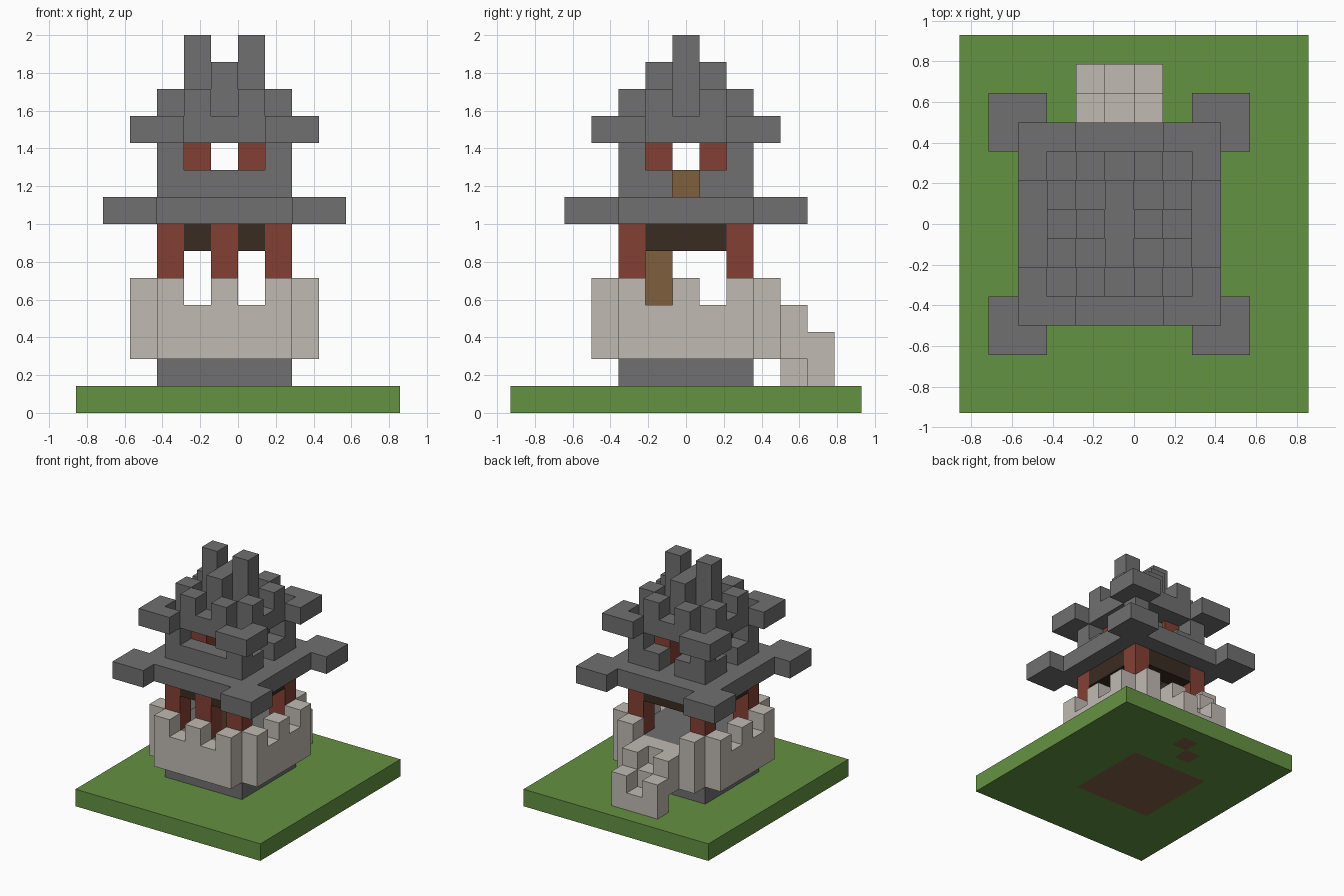
import bpy
import bmesh
from mathutils import Vector

cube = bpy.data.objects.get("Cube")
if cube:
    bpy.data.objects.remove(cube, do_unlink=True)

UNIT = 1 / 7  # edge of one building block


def material(name, r, g, b):
    m = bpy.data.materials.new(name)
    m.use_nodes = True
    m.diffuse_color = (r, g, b, 1)
    bsdf = m.node_tree.nodes["Principled BSDF"]
    bsdf.inputs["Base Color"].default_value = (r, g, b, 1)
    bsdf.inputs["Roughness"].default_value = 0.9
    return m


grass = material("grass green", 0.127, 0.287, 0.054)
soil = material("soil brown", 0.23, 0.115, 0.06)
slate = material("slate grey", 0.162, 0.162, 0.162)
pale = material("pale stone", 0.527, 0.491, 0.445)
red = material("red timber", 0.231, 0.051, 0.034)
dark = material("dark timber", 0.042, 0.025, 0.016)
wood = material("plain wood", 0.209, 0.112, 0.048)


def box(u, v, k):
    """Cells of a box; each argument is an inclusive (low, high) pair."""
    r = [range(a, b + 1) for a, b in (u, v, k)]
    return {(x, y, z) for x in r[0] for y in r[1] for z in r[2]}


def square(n, *levels):
    return box((-n, n), (-n, n), (levels[0], levels[-1]))


def columns(spots, low, high):
    return {(x, y, z) for x, y in spots for z in range(low, high + 1)}


def mirrored(cells):
    """Repeat cells in all four quadrants."""
    return {(sx * x, sy * y, *z) for x, y, *z in cells for sx in (1, -1) for sy in (1, -1)}


def swapped(cells):
    return cells | {(y, x, *z) for x, y, *z in cells}


parts = {}

# Ground with soil beneath the building and steps
soil_cells = square(2, 0) | {(1, 5, 0), (0, 4, 0)}
parts["soil"] = (soil, soil_cells)
parts["ground"] = (grass, box((-5, 6), (-6, 6), (0, 0)) - soil_cells)

# Stone base and floor
parts["base"] = (slate, square(2, 1, 3))

# Parapet walls with open corners and merlons
wall = swapped(mirrored(box((-2, 2), (3, 3), (2, 3))))
merlons = columns(swapped(mirrored({(0, 3), (2, 3)})), 4, 4) - {(0, 3, 4)}
parts["parapet_wall"] = (pale, wall | merlons)

# Steps with raised side rails
treads = columns({(0, 5)}, 1, 1) | columns({(0, 4)}, 1, 2)
rails = columns({(1, 5), (-1, 5)}, 1, 2) | columns({(1, 4), (-1, 4)}, 2, 3)
parts["steps"] = (pale, treads | rails)

# Lower storey: posts, lintels and a seat
posts = mirrored({(2, 2)}) | {(0, -2)}
parts["lower_posts"] = (red, columns(posts, 4, 6))
lintel = swapped(mirrored(box((-1, 1), (2, 2), (6, 6))))
parts["lintels"] = (dark, lintel - {(0, -2, 6)})
parts["lower_seat"] = (wood, columns({(0, -1)}, 4, 5))

# Lower roof with projecting corners
parts["lower_roof"] = (slate, square(3, 7) | mirrored(box((3, 4), (3, 4), (7, 7))))

# Upper storey: low wall with gaps, corner piers, inner posts, seat
ring = square(2, 8) - square(1, 8)
gaps = {(0, 2, 8), (2, 0, 8), (-2, 0, 8)}
parts["upper_wall"] = (slate, ring - gaps | columns(mirrored({(2, 2)}), 9, 9))
parts["upper_posts"] = (red, columns(mirrored({(1, 1)}), 8, 9))
parts["upper_seat"] = (wood, {(0, 0, 8)})

# Upper roof with notched corners, then stepped blocks and twin finials
corners = mirrored(box((2, 3), (2, 3), (10, 10)))
parts["upper_roof"] = (slate, (square(2, 10) | corners) - mirrored({(2, 2, 10)}))
parts["roof_blocks"] = (slate, columns(swapped(mirrored({(1, 2)})), 11, 11))
parts["roof_ridge"] = (slate, box((0, 0), (-1, 1), (11, 12)))
parts["finials"] = (slate, columns(mirrored({(1, 0)}), 11, 13))

solid = set().union(*(cells for _, cells in parts.values()))


def build(name, mat, cells):
    """Make a mesh from the exposed sides of the cells."""
    bm = bmesh.new()
    for cell in sorted(cells):
        centre = Vector((cell[0] - 0.5, cell[1], cell[2] + 0.5))
        for axis in range(3):
            for sign in (1, -1):
                near = list(cell)
                near[axis] += sign
                if tuple(near) in solid:
                    continue
                ring = []
                for p, q in ((-1, -1), (1, -1), (1, 1), (-1, 1)):
                    offset = Vector()
                    offset[axis] = sign / 2
                    offset[(axis + 1) % 3] = p / 2
                    offset[(axis + 2) % 3] = q / 2
                    ring.append(bm.verts.new((centre + offset) * UNIT))
                bm.faces.new(ring[::sign])
    bmesh.ops.remove_doubles(bm, verts=bm.verts, dist=0.001)
    mesh = bpy.data.meshes.new(name)
    bm.to_mesh(mesh)
    bm.free()
    mesh.materials.append(mat)
    obj = bpy.data.objects.new(name, mesh)
    bpy.context.collection.objects.link(obj)


for part, (mat, cells) in parts.items():
    build(part, mat, cells)
